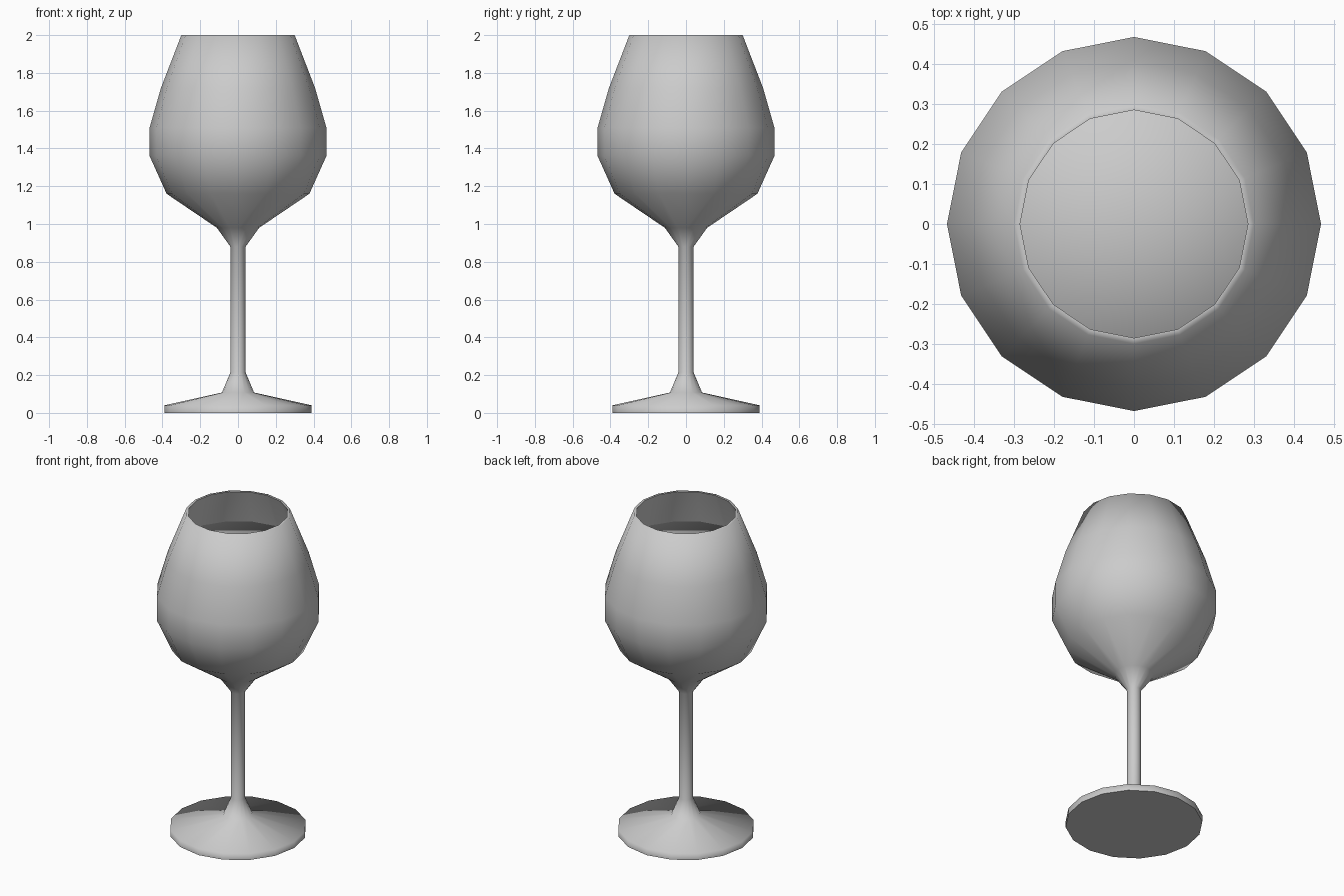
import bpy, bmesh, math

if "Cube" in bpy.data.objects:
    bpy.data.objects.remove(bpy.data.objects["Cube"])

SIDES = 16


def lathe(name, profile):
    """Revolve (radius, z) points around z; radius 0 becomes a pole."""
    bm = bmesh.new()
    rings = []
    for r, z in profile:
        if r == 0:
            rings.append([bm.verts.new((0, 0, z))] * SIDES)
        else:
            rings.append([bm.verts.new((r * math.cos(2 * math.pi * i / SIDES),
                                        r * math.sin(2 * math.pi * i / SIDES), z))
                          for i in range(SIDES)])
    for a, b in zip(rings, rings[1:]):
        for i in range(SIDES):
            j = (i + 1) % SIDES
            bm.faces.new(list(dict.fromkeys((a[i], a[j], b[j], b[i]))))
    bmesh.ops.recalc_face_normals(bm, faces=bm.faces)
    mesh = bpy.data.meshes.new(name)
    bm.to_mesh(mesh)
    bm.free()
    obj = bpy.data.objects.new(name, mesh)
    bpy.context.collection.objects.link(obj)
    bpy.ops.object.select_all(action='DESELECT')
    obj.select_set(True)
    bpy.context.view_layer.objects.active = obj
    bpy.ops.object.shade_smooth_by_angle(angle=math.radians(80))
    return obj


# Glass: foot, stem, bowl outside, rim, bowl inside
foot_stem = [(0, 0), (0.39, 0), (0.39, 0.04), (0.085, 0.108),
             (0.04, 0.215), (0.04, 0.88)]
bowl_outer = [(0.112, 0.98), (0.378, 1.16), (0.468, 1.36),
              (0.468, 1.51), (0.408, 1.72), (0.30, 2.0)]
bowl_inner = [(0.285, 2.0), (0.393, 1.72), (0.453, 1.51),
              (0.453, 1.365), (0.367, 1.172), (0.105, 0.995), (0, 0.96)]
lathe("glass", foot_stem + bowl_outer + bowl_inner)

# Drink: fills the bowl, with a flat top surface
lathe("drink", [(0, 0.965), (0.103, 0.997), (0.365, 1.174), (0.451, 1.367),
                (0.451, 1.51), (0.391, 1.72), (0.370, 1.775), (0, 1.775)])
